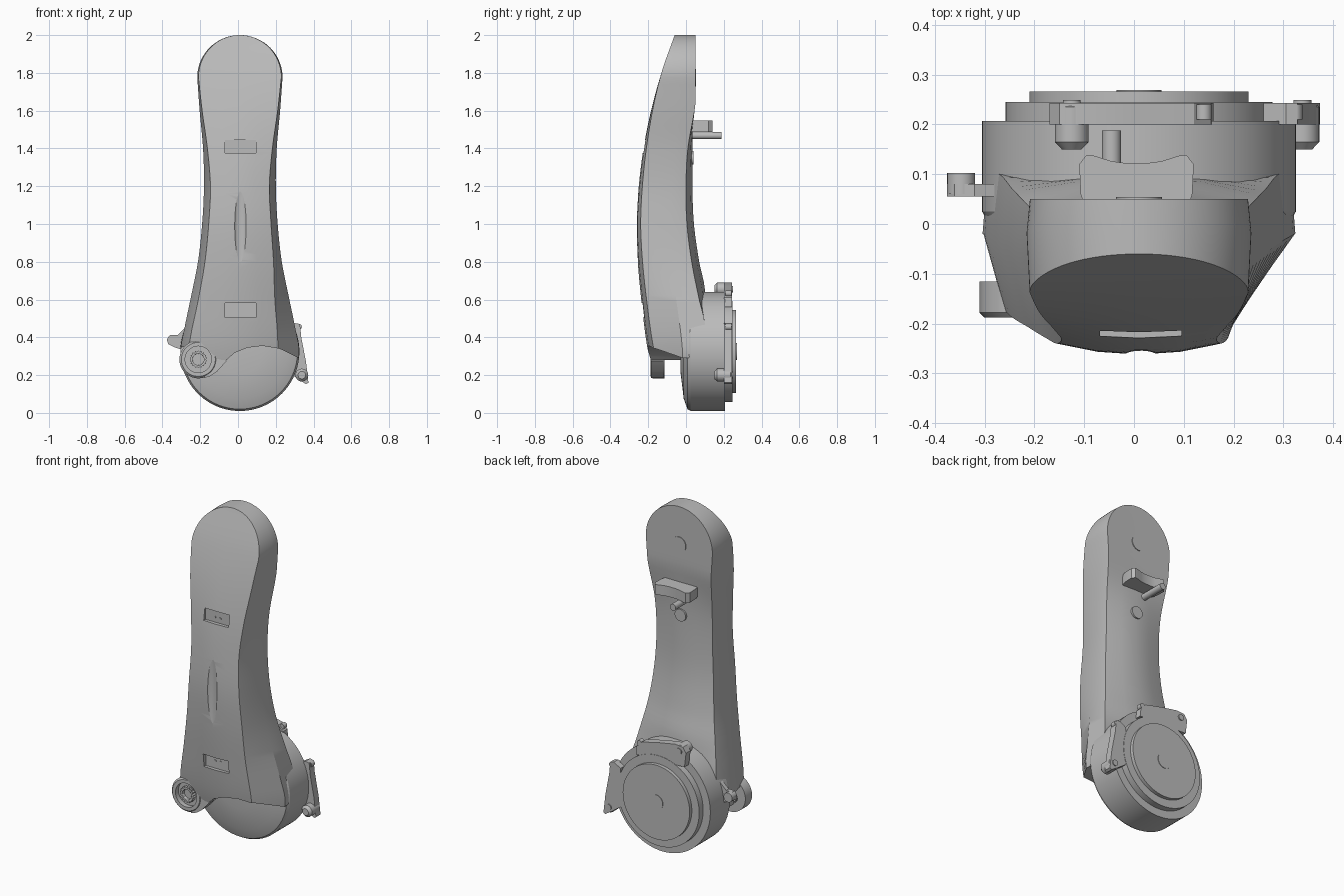
import bpy, bmesh, math
from mathutils import Matrix, Vector

cube = bpy.data.objects.get("Cube")
if cube:
    bpy.data.objects.remove(cube)

grey = bpy.data.materials.new("plain grey")
grey.use_nodes = True
colour = (0.5, 0.5, 0.5, 1)
grey.diffuse_color = colour
grey.node_tree.nodes["Principled BSDF"].inputs["Base Color"].default_value = colour

CX = 0.01      # middle line of the body
DISC_Z = 0.325  # height of the housing axis


def finish(name, bm, angle=30):
    bmesh.ops.recalc_face_normals(bm, faces=bm.faces)
    me = bpy.data.meshes.new(name)
    bm.to_mesh(me)
    bm.free()
    me.materials.append(grey)
    ob = bpy.data.objects.new(name, me)
    bpy.context.collection.objects.link(ob)
    bpy.ops.object.select_all(action='DESELECT')
    ob.select_set(True)
    bpy.context.view_layer.objects.active = ob
    bpy.ops.object.shade_smooth_by_angle(angle=math.radians(angle))
    return ob


def loft(name, rings):
    bm = bmesh.new()
    loops = [[bm.verts.new(p) for p in ring] for ring in rings]
    n = len(loops[0])
    for a, b in zip(loops, loops[1:]):
        for i in range(n):
            bm.faces.new((a[i], a[(i + 1) % n], b[(i + 1) % n], b[i]))
    bm.faces.new(loops[0])
    bm.faces.new(loops[-1])
    return finish(name, bm)


def lathe(name, x, z, profile, steps=72):
    """Revolve (radius, y) points around an axis along y."""
    rings = []
    for r, y in profile:
        r = max(r, 0.0005)
        rings.append([(x + r * math.cos(t * math.tau / steps), y,
                       z + r * math.sin(t * math.tau / steps)) for t in range(steps)])
    return loft(name, rings)


def drum(name, x, z, r, y0, y1, steps=72):
    return lathe(name, x, z, [(r, y0), (r, y1)], steps)


def plate(name, outline, y0, y1):
    """Extrude an (x, z) outline along y."""
    return loft(name, [[(x, y, z) for x, z in outline] for y in (y0, y1)])


def box(name, x0, x1, y0, y1, z0, z1):
    return plate(name, [(x0, z0), (x1, z0), (x1, z1), (x0, z1)], y0, y1)


def cut(ob, cutters):
    bpy.context.view_layer.objects.active = ob
    for c in cutters:
        c.hide_render = True
        mod = ob.modifiers.new("cut", 'BOOLEAN')
        mod.object = c
        mod.operation = 'DIFFERENCE'
        mod.solver = 'EXACT'
        bpy.ops.object.modifier_apply(modifier=mod.name)
    for c in cutters:
        bpy.data.objects.remove(c)


def curve(keys, z):
    """Smooth interpolation through (z, value) keys in rising order."""
    if z <= keys[0][0]:
        return keys[0][1]
    for i in range(len(keys) - 1):
        (z0, a), (z1, b) = keys[i], keys[i + 1]
        if z <= z1:
            def slope(j):
                p, q = keys[max(j - 1, 0)], keys[min(j + 1, len(keys) - 1)]
                return (q[1] - p[1]) / (q[0] - p[0]) * (z1 - z0)
            t = (z - z0) / (z1 - z0)
            return ((2*t**3 - 3*t**2 + 1) * a + (t**3 - 2*t**2 + t) * slope(i)
                    + (3*t**2 - 2*t**3) * b + (t**3 - t**2) * slope(i + 1))
    return keys[-1][1]


# Arm: curved, waisted shell with a round head
WIDE = [(.19, .285), (.32, .314), (.45, .293), (.6, .262), (.8, .222), (1, .2),
        (1.2, .19), (1.4, .195), (1.6, .213), (1.78, .226)]
FACE_R = [(.19, .2), (.4, .2), (.6, .185), (.8, .178), (1, .165), (1.2, .156),
          (1.4, .172), (1.6, .2), (1.78, .22)]
FACE_L = [(.19, .29), (.4, .262), (.6, .22), (.8, .185)] + FACE_R[4:]
FRONT = [(.19, -.17), (.36, -.207), (.6, -.237), (.8, -.255), (1, -.262), (1.2, -.25),
         (1.4, -.225), (1.6, -.185), (1.8, -.13), (2, -.06)]
CROWN = [(.19, .035), (.8, .025), (1.4, .015), (1.8, 0), (2, 0)]
MID = [(.19, -.02), (.35, -.02), (.87, -.08), (1.4, -.06), (2, .01)]
BACK = [(.19, .1), (.47, .1), (.6, .07), (.8, .03), (1, .005), (1.2, 0), (1.4, .01),
        (1.62, .048), (1.7, .05), (2, .05)]
SPINE = [(.19, .1), (.65, .1), (.8, .07), (1, .042), (1.2, .034), (1.5, .036),
         (1.64, .049), (1.7, .05), (2, .05)]

levels = [.19 + (1.775 - .19) * i / 44 for i in range(45)]
levels += [1.775 + .225 * math.sin(a * math.pi / 36) for a in range(1, 18)] + [1.9998]
rings = []
for z in levels:
    head = math.sqrt(max(1 - ((z - 1.775) / .225) ** 2, 0)) if z > 1.775 else 1
    w, fr, fl = (curve(k, z) * head for k in (WIDE, FACE_R, FACE_L))
    yf, crown, ym, yb, ys = (curve(k, z) for k in (FRONT, CROWN, MID, BACK, SPINE))
    pts = [(-w * .97, yb), (-w * .5, yb * .35 + ys * .65), (0, ys),
           (w * .5, yb * .35 + ys * .65), (w * .97, yb), (w, ym), (fr, yf + crown),
           (fr * .5, yf + crown * .25), (0, yf), (-fl * .5, yf + crown * .25),
           (-fl, yf + crown), (-w, ym)]
    rings.append([(CX + x, y, z) for x, y in pts])
arm = loft("arm", rings)

# Arched lower edge, gap behind the boss, front pockets and shallow groove
BX, BZ = -.21, .283
arch = [(-.5, 0), (-.5, .29), (-.12, .28), (-.06, .28), (-.02, .317), (.05, .345),
        (.13, .355), (.22, .34), (.31, .296), (.5, .2), (.5, 0)]
bm = bmesh.new()
bmesh.ops.create_uvsphere(bm, u_segments=48, v_segments=32, radius=1)
bmesh.ops.transform(bm, verts=bm.verts, matrix=Matrix.Translation((.013, -.272, 1))
                    @ Matrix.Diagonal((.035, .024, .3, 1)))
groove = finish("groove_cutter", bm)
cut(arm, [plate("arch_cutter", arch, -.5, .02),
          box("gap_cutter", -.5, -.2, -.115, -.02, .15, .35),
          drum("bore_cutter", BX, BZ, .07, -.5, -.16),
          box("low_pocket_cutter", -.068, .095, -.3, -.205, .505, .582),
          box("high_pocket_cutter", -.068, .095, -.3, -.208, 1.375, 1.445),
          groove])
bpy.context.view_layer.objects.active = arm
arm.select_set(True)
bpy.ops.object.shade_smooth_by_angle(angle=math.radians(30))

# Pins in the pockets
for label, z, y in (("low", .55, -.208), ("high", 1.405, -.211)):
    for side, x in (("right", -.005), ("left", .03)):
        drum(f"{label}_pocket_pin_{side}", x, z, .006, y, y + .008, 16)

# Pivot boss: hollow collar with a toothed bushing
lathe("pivot_boss", BX, BZ, [(.07, -.16), (.07, -.188), (.09, -.188), (.1, -.178),
                             (.1, -.115), (.05, -.115), (.05, -.16)])
teeth = 18
outer = [(BX + r * math.cos(a), BZ + r * math.sin(a)) for i in range(teeth * 2)
         for r in [.047 if i % 2 else .04] for a in [i * math.pi / teeth]]
bushing = plate("toothed_bushing", outer, -.182, -.12)
cut(bushing, [drum("bushing_cutter", BX, BZ, .03, -.3, 0)])
web = [(-.18, .185), (-.145, .195), (-.11, .22), (-.06, .275), (-.08, .3), (-.13, .3), (-.15, .25)]
plate("boss_web", web, -.185, -.12)

# Round housing with stepped rear rings
lathe("housing", CX, DISC_Z, [(0, -.03), (.12, -.028), (.25, -.012), (.305, .008),
                              (.315, .025), (.315, .207)], 96)
drum("rear_ring", CX, DISC_Z, .268, .2, .245, 96)
drum("rear_cover", CX, DISC_Z, .22, .24, .266, 96)

# Round caps on the back
drum("cover_cap", CX, DISC_Z, .045, .262, .269, 40)
drum("head_cap", CX, 1.775, .046, .045, .054, 40)
drum("neck_cap", CX, 1.35, .036, .02, .041, 40)

# Rim claws: curved plates with a rounded, hooked tip
claws = {
    "top_claw": ([(.16, .56), (.155, .61), (.12, .645), (0, .672), (-.1, .69), (-.15, .685),
                  (-.17, .655), (-.16, .57)], (-.125, .655)),
    "left_claw": ([(.26, .45), (.305, .475), (.328, .47), (.335, .4), (.36, .27),
                   (.373, .16), (.36, .152), (.31, .185), (.26, .22)], (.338, .2)),
}
for name, (outline, tip) in claws.items():
    plate(name, outline, .2, .243)
    lathe(name + "_hook", tip[0], tip[1], [(.02, .15), (.034, .165), (.034, .235), (.026, .243)], 32)
    drum(name + "_rivet", tip[0], tip[1], .018, .24, .249, 24)
for name, x, z in (("top_claw_stud", .14, .632), ("left_claw_stud", .322, .455)):
    drum(name, x, z, .016, .21, .24, 20)

# Side lug
plate("side_lug", [(-.28, .33), (-.33, .345), (-.37, .365), (-.375, .39), (-.36, .412),
                   (-.32, .412), (-.28, .45)], .055, .08)
drum("side_lug_boss", -.347, .385, .028, .06, .102, 32)

# Saddle hook and pin behind the neck
half = [(.1, .02), (.112, .06), (.115, .12), (.1, .139), (.085, .137), (.05, .126), (.02, .122)]
saddle = half + [(-x, y) for x, y in reversed(half)]
loft("saddle_hook", [[(CX * .5 + x, y, z) for x, y in saddle] for z in (1.487, 1.547)])
drum("hook_pin", -.045, 1.468, .019, .02, .188, 32)
